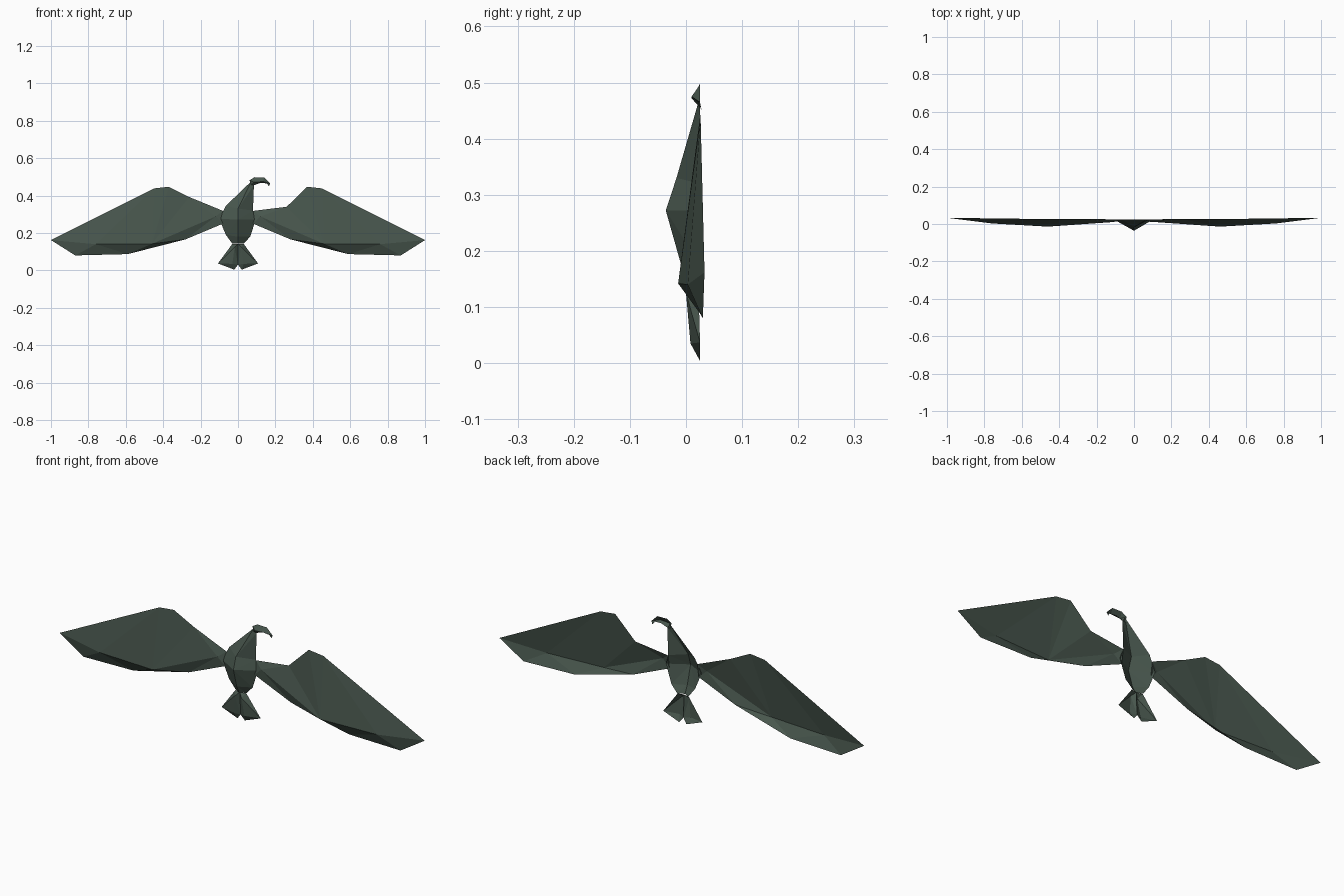
import bpy, bmesh

green = bpy.data.materials.new("dark grey green")
green.diffuse_color = (0.064, 0.093, 0.074, 1)


def sheet(name, points, faces):
    """Open folded sheet of flat faces, all facing the front (-y)."""
    bm = bmesh.new()
    verts = {k: bm.verts.new(p) for k, p in points.items()}
    for f in faces.split():
        bm.faces.new([verts[k] for k in f])
    bmesh.ops.triangulate(bm, faces=bm.faces[:])
    bm.normal_update()
    for f in bm.faces:
        if f.normal.y > 0:
            f.normal_flip()
    mesh = bpy.data.meshes.new(name)
    bm.to_mesh(mesh)
    bm.free()
    mesh.materials.append(green)
    obj = bpy.data.objects.new(name, mesh)
    bpy.context.collection.objects.link(obj)
    return obj


# Wings: outline a-i, folded forward along the ridge r-s-t
def wing(name, side, notch_z):
    pts = {
        "a": (0.08, 0.025, 0.318), "b": (0.26, 0.026, notch_z),
        "c": (0.37, 0.026, 0.447), "d": (0.45, 0.026, 0.438),
        "e": (1.0, 0.033, 0.162), "f": (0.87, 0.03, 0.08),
        "g": (0.59, 0.026, 0.087), "h": (0.28, 0.015, 0.166),
        "i": (0.08, 0.015, 0.25),
        "r": (0.76, 0.003, 0.14), "s": (0.46, -0.014, 0.142),
        "t": (0.12, 0.010, 0.288),
    }
    pts = {k: (side * x, y, z) for k, (x, y, z) in pts.items()}
    sheet(name, pts, "abt bst bcs cds drs der efr fgr grs ghs hst hit ait")


wing("right_wing", 1, 0.34)
wing("left_wing", -1, 0.392)

# Body with a breast keel, stretching up into the neck
sheet("body", {
    "a": (0.07, 0.025, 0.475), "b": (0.085, 0.025, 0.455),
    "c": (0.08, 0.025, 0.32), "d": (0.095, 0.02, 0.272),
    "e": (0.065, 0.022, 0.18), "f": (0.03, 0.025, 0.143),
    "g": (-0.03, 0.025, 0.143), "h": (-0.065, 0.022, 0.19),
    "i": (-0.10, 0.02, 0.275), "j": (-0.065, 0.025, 0.345),
    "n": (0.0, -0.017, 0.33), "k": (0.0, -0.036, 0.272),
    "l": (0.0, -0.01, 0.18), "m": (0.0, 0.008, 0.143),
}, "abn bcn cdkn dekl efl flm glm ghl hilk ijnk jan".replace("dekl", "dek elk").replace("hilk", "hlk hik"))

# Two-lobed tail, each lobe folded along its middle
for name, s in (("right_tail", 1), ("left_tail", -1)):
    sheet(name, {
        "a": (0.0, 0.015, 0.142), "b": (s * 0.03, 0.022, 0.142),
        "c": (s * 0.107, 0.025, 0.037), "d": (s * 0.02, 0.025, 0.004),
        "e": (0.0, 0.02, 0.03), "m": (s * 0.018, 0.0, 0.125),
        "n": (s * 0.03, 0.008, 0.035),
    }, "abm bcm cnm cdn den emn aem")

# Head with hooked beak
sheet("head", {
    "a": (0.068, 0.025, 0.455), "b": (0.062, 0.025, 0.482),
    "c": (0.088, 0.025, 0.498), "d": (0.14, 0.025, 0.497),
    "e": (0.172, 0.025, 0.465), "f": (0.165, 0.028, 0.45),
    "g": (0.155, 0.022, 0.465), "h": (0.12, 0.025, 0.468),
    "i": (0.085, 0.025, 0.455),
    "m": (0.085, 0.010, 0.472), "n": (0.135, 0.010, 0.475),
}, "abm bcm cdm dnm den egn efg ghn hmn him iam")
